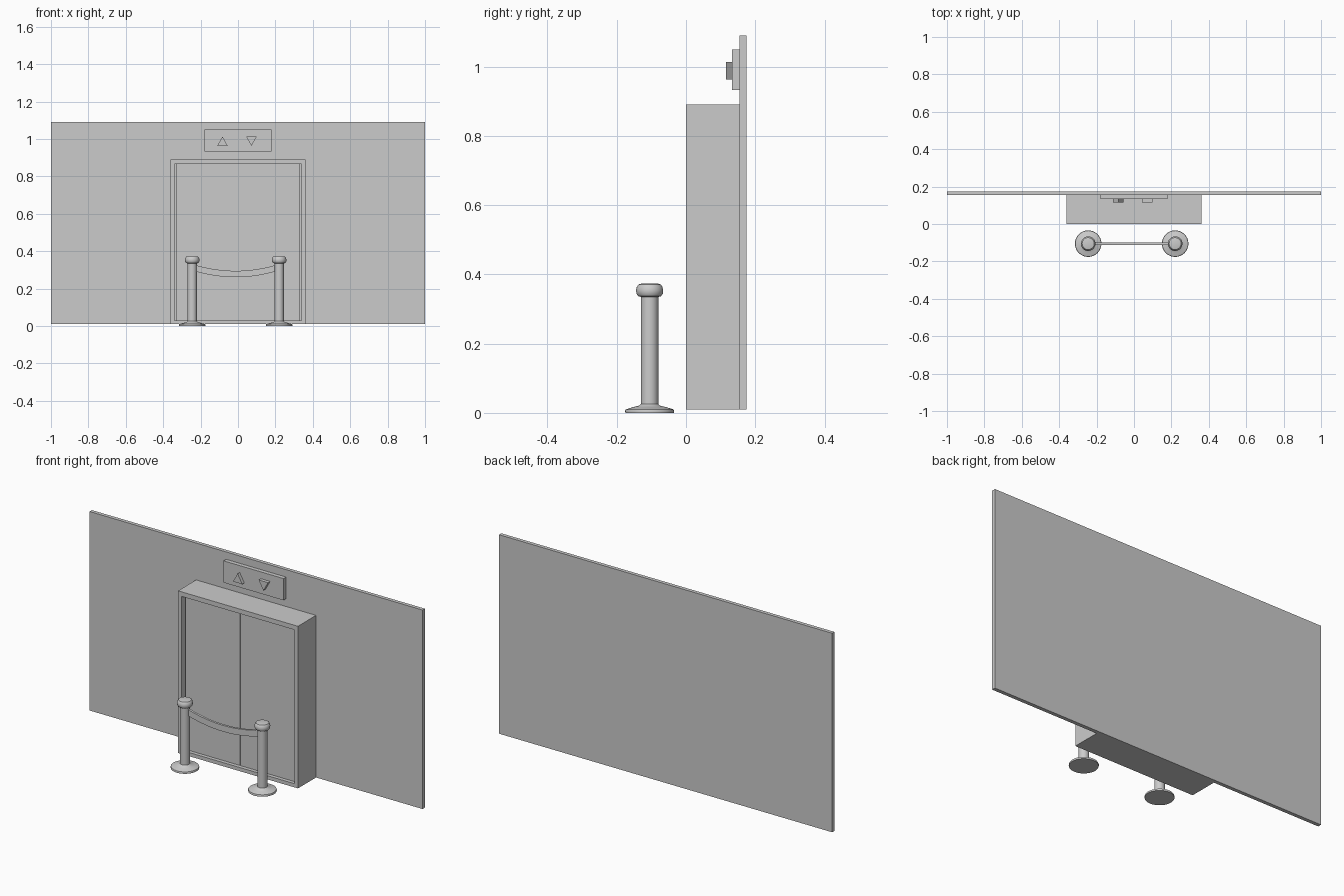
import bpy, bmesh, math
from mathutils import Vector

if "Cube" in bpy.data.objects:
    bpy.data.objects.remove(bpy.data.objects["Cube"])


def finish(name, bm, smooth=False):
    bmesh.ops.recalc_face_normals(bm, faces=bm.faces[:])
    me = bpy.data.meshes.new(name)
    bm.to_mesh(me)
    bm.free()
    ob = bpy.data.objects.new(name, me)
    bpy.context.collection.objects.link(ob)
    if smooth:
        bpy.ops.object.select_all(action='DESELECT')
        ob.select_set(True)
        bpy.context.view_layer.objects.active = ob
        bpy.ops.object.shade_smooth_by_angle(angle=math.radians(35))
    return ob


def box_bm(x0, x1, y0, y1, z0, z1):
    bm = bmesh.new()
    bmesh.ops.create_cube(bm, size=1)
    for v in bm.verts:
        v.co = Vector(((x0 + x1) / 2 + v.co.x * (x1 - x0),
                       (y0 + y1) / 2 + v.co.y * (y1 - y0),
                       (z0 + z1) / 2 + v.co.z * (z1 - z0)))
    return bm


def prism(name, outline, y0, y1):
    # closed x/z outline extruded along y
    bm = bmesh.new()
    f = bm.faces.new([bm.verts.new((x, y0, z)) for x, z in outline])
    ext = bmesh.ops.extrude_face_region(bm, geom=[f], use_keep_orig=True)
    for v in ext['geom']:
        if isinstance(v, bmesh.types.BMVert):
            v.co.y = y1
    return finish(name, bm)


def lathe(name, profile, x, y, n=32):
    bm = bmesh.new()
    vs = [bm.verts.new((x + r, y, z)) for r, z in profile]
    es = [bm.edges.new(p) for p in zip(vs, vs[1:])]
    bmesh.ops.spin(bm, geom=vs + es, cent=(x, y, 0), axis=(0, 0, 1),
                   angle=2 * math.pi, steps=n, use_duplicate=False)
    bmesh.ops.remove_doubles(bm, verts=bm.verts[:], dist=1e-5)
    return finish(name, bm, True)


# back wall
finish("wall", box_bm(-1, 1, 0.155, 0.175, 0.01, 1.09))

# lift frame with recessed doorway
bm = box_bm(-0.36, 0.36, 0, 0.155, 0.01, 0.89)
bm.normal_update()
front = min(bm.faces, key=lambda f: f.calc_center_median().y)
bmesh.ops.inset_region(bm, faces=[front], thickness=0.03)
for v in front.verts:
    v.co.z = 0.865 if v.co.z > 0.5 else 0.03
ext = bmesh.ops.extrude_discrete_faces(bm, faces=[front])
for v in ext['faces'][0].verts:
    v.co.y = 0.035
finish("lift_frame", bm)

# sliding doors
for side, x0, x1 in (("left", -0.33, -0.001), ("right", 0.001, 0.33)):
    finish(side + "_door", box_bm(x0, x1, 0.02, 0.035, 0.03, 0.865))

# indicator panel with up and down arrows
finish("indicator_panel", box_bm(-0.18, 0.18, 0.133, 0.155, 0.932, 1.05))
prism("up_arrow", [(-0.111, 0.963), (-0.055, 0.963), (-0.083, 1.013)], 0.115, 0.133)
prism("down_arrow", [(0.044, 1.013), (0.1, 1.013), (0.072, 0.963)], 0.115, 0.133)

# barrier posts
post = [(0, 0), (0.07, 0), (0.071, 0.005), (0.069, 0.01), (0.05, 0.016),
        (0.03, 0.021), (0.025, 0.026), (0.025, 0.335), (0.033, 0.337),
        (0.038, 0.344), (0.039, 0.354), (0.037, 0.364), (0.032, 0.371),
        (0.025, 0.373), (0, 0.373)]
for side, x in (("left", -0.245), ("right", 0.22)):
    lathe(side + "_post", post, x, -0.105)

# sagging belt between the posts
n, mid, half = 16, -0.0125, 0.2175
curve = [(mid + half * t, 0.278 + 0.032 * t * t)
         for t in (-1 + 2 * i / n for i in range(n + 1))]
outline = [(x, z + 0.017) for x, z in curve] + [(x, z - 0.017) for x, z in reversed(curve)]
prism("belt", outline, -0.111, -0.099)
